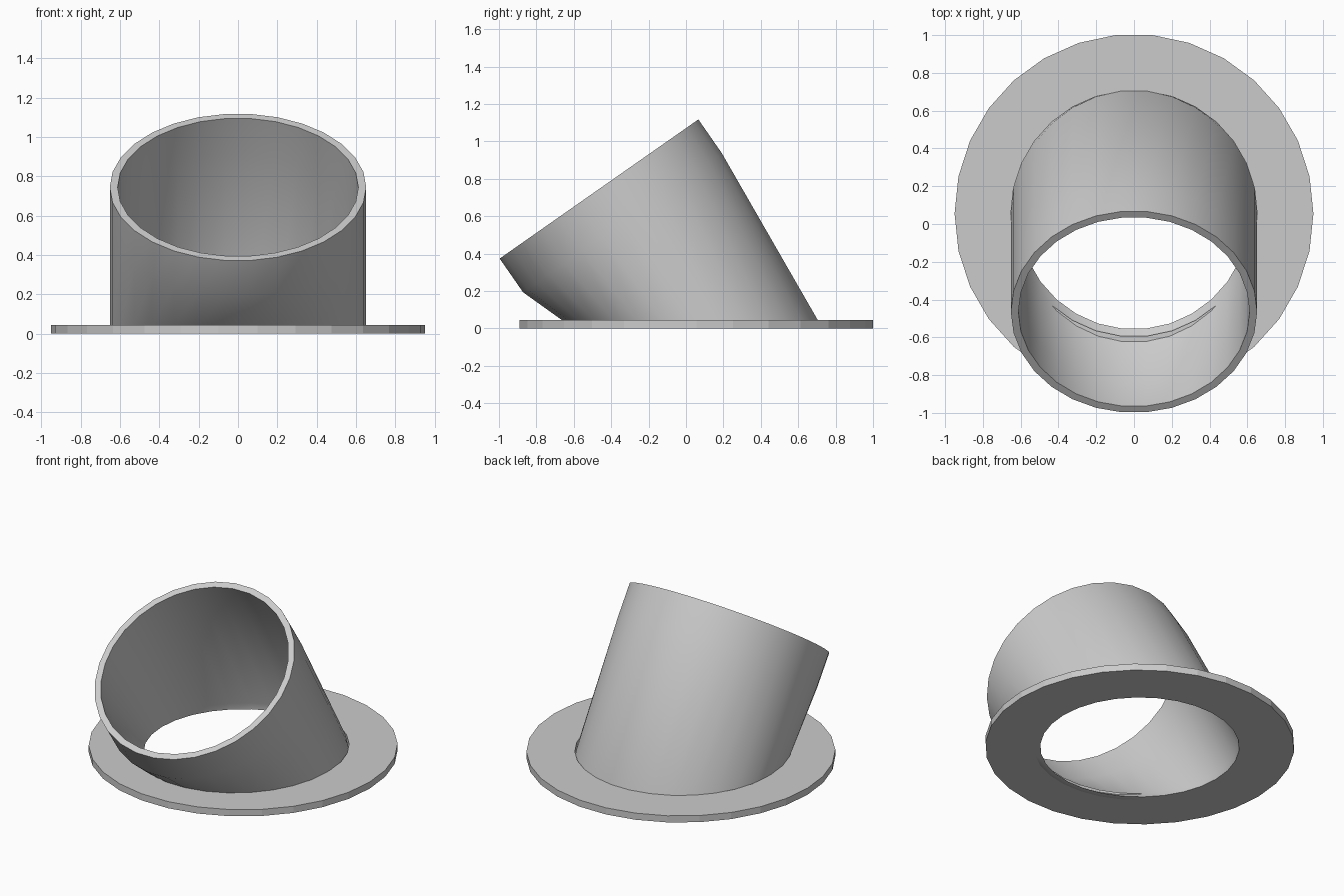
import bpy
import bmesh
import math
from mathutils import Vector, Matrix

cube = bpy.data.objects.get("Cube")
if cube:
    bpy.data.objects.remove(cube, do_unlink=True)

SIDES = 30
BASE_Y = 0.055
PLATE = 0.045
TILT = math.radians(35)

grey = bpy.data.materials.new("plain grey")
grey.use_nodes = True
grey.diffuse_color = (0.6, 0.6, 0.6, 1)
grey.node_tree.nodes["Principled BSDF"].inputs["Base Color"].default_value = (0.6, 0.6, 0.6, 1)


def ring(radius, y, z, tilt=0, stretch=1):
    """Circle of points, optionally stretched in y and tipped towards the front."""
    turn = Matrix.Rotation(tilt, 3, 'X')
    points = []
    for i in range(SIDES):
        a = math.tau * i / SIDES
        local = Vector((radius * math.cos(a), radius * stretch * math.sin(a), 0))
        points.append(turn @ local + Vector((0, y, z)))
    return points


def loft(name, rings, smooth_angle):
    """Join the rings in order and close the last one to the first."""
    bm = bmesh.new()
    loops = [[bm.verts.new(p) for p in r] for r in rings]
    for a, b in zip(loops, loops[1:] + loops[:1]):
        for i in range(SIDES):
            j = (i + 1) % SIDES
            bm.faces.new((a[i], a[j], b[j], b[i]))
    bmesh.ops.recalc_face_normals(bm, faces=bm.faces)
    mesh = bpy.data.meshes.new(name)
    bm.to_mesh(mesh)
    bm.free()
    mesh.materials.append(grey)
    obj = bpy.data.objects.new(name, mesh)
    bpy.context.collection.objects.link(obj)
    bpy.ops.object.select_all(action='DESELECT')
    obj.select_set(True)
    bpy.context.view_layer.objects.active = obj
    bpy.ops.object.shade_smooth_by_angle(angle=math.radians(smooth_angle))


def wall(radius):
    """One skin of the leaning pipe, from the plate up to the mouth."""
    return [
        ring(radius, BASE_Y, 0),
        ring(radius, 0.02, PLATE, stretch=1.055),
        ring(radius, -0.34, 0.565, TILT),
        ring(radius, -0.465, 0.745, TILT),
    ]


# Flat mounting plate with a round opening
loft("base_flange", [
    ring(0.95, BASE_Y, 0),
    ring(0.95, BASE_Y, PLATE),
    ring(0.652, BASE_Y, PLATE),
    ring(0.652, BASE_Y, 0),
], 5)

# Leaning hollow pipe: outer skin up, inner skin back down
loft("angled_pipe", wall(0.652) + wall(0.612)[::-1], 40)
